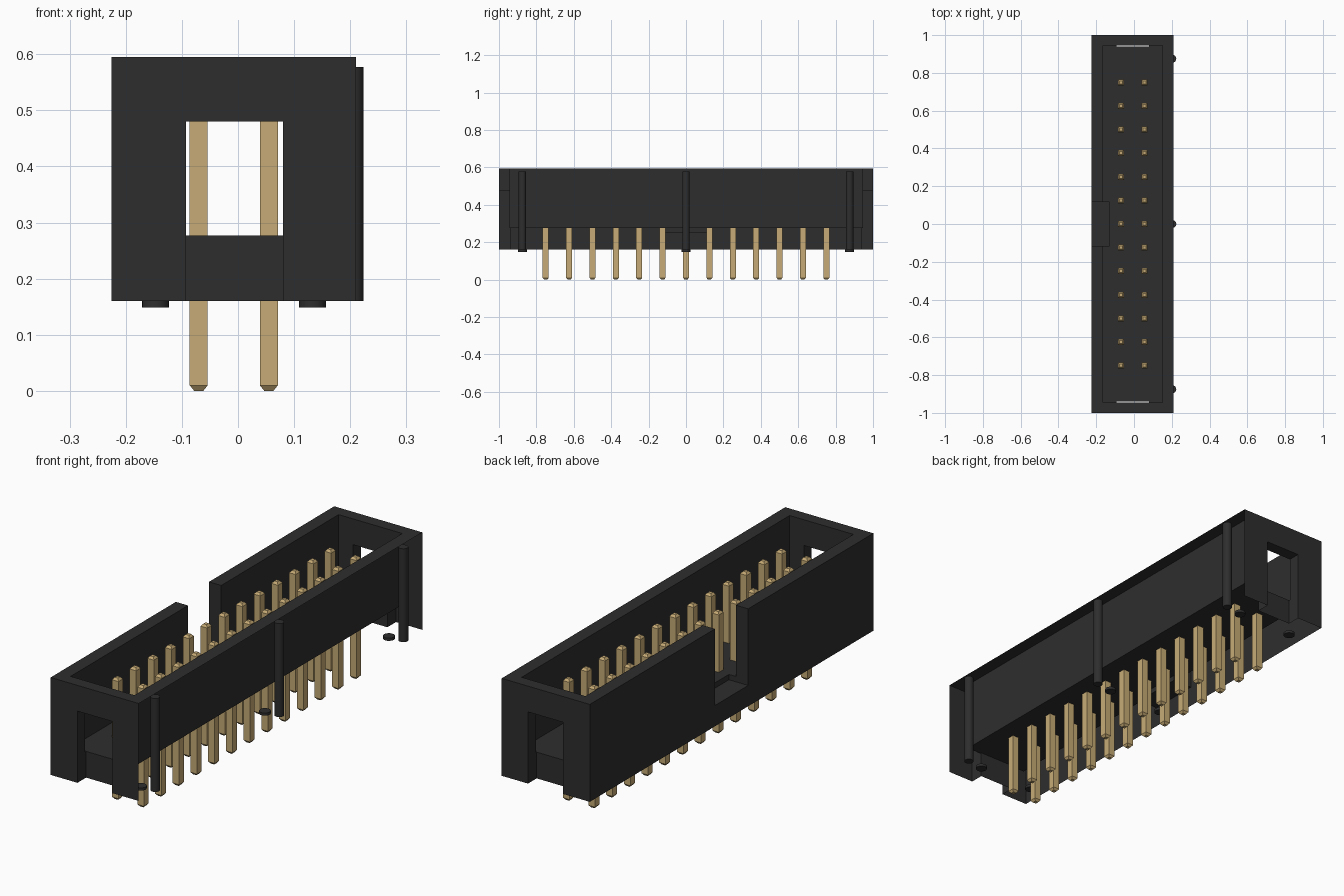
import bpy, bmesh
from mathutils import Matrix, Vector

cube = bpy.data.objects.get("Cube")
if cube:
    bpy.data.objects.remove(cube, do_unlink=True)


def material(name, rgb, rough):
    m = bpy.data.materials.new(name)
    m.use_nodes = True
    m.diffuse_color = (*rgb, 1)
    bsdf = m.node_tree.nodes["Principled BSDF"]
    bsdf.inputs["Base Color"].default_value = (*rgb, 1)
    bsdf.inputs["Roughness"].default_value = rough
    return m


BLACK = material("black_plastic", (0.027, 0.027, 0.027), 0.6)
GOLD = material("pale_gold", (0.57, 0.41, 0.18), 0.5)


def finish(name, bm, mat):
    me = bpy.data.meshes.new(name)
    bm.to_mesh(me)
    bm.free()
    me.materials.append(mat)
    ob = bpy.data.objects.new(name, me)
    bpy.context.collection.objects.link(ob)
    return ob


def box(name, lo, hi, mat=BLACK):
    lo, hi = Vector(lo), Vector(hi)
    bm = bmesh.new()
    bmesh.ops.create_cube(bm, size=1, matrix=Matrix.Translation((lo + hi) / 2)
                          @ Matrix.Diagonal((*(hi - lo), 1)))
    return finish(name, bm, mat)


def cylinder(name, x, y, r, z0, z1):
    bm = bmesh.new()
    bmesh.ops.create_cone(bm, cap_ends=True, segments=20, radius1=r, radius2=r,
                          depth=z1 - z0, matrix=Matrix.Translation((x, y, (z0 + z1) / 2)))
    ob = finish(name, bm, BLACK)
    bpy.context.view_layer.objects.active = ob
    ob.select_set(True)
    bpy.ops.object.shade_smooth_by_angle()
    ob.select_set(False)
    return ob


# Shroud block, then cut the cavity, the key notch and the two end slots
shroud = box("shroud", (-0.225, -1, 0.16), (0.21, 1, 0.595))
cutters = [
    box("cavity_cutter", (-0.165, -0.945, 0.277), (0.15, 0.945, 0.7)),
    box("notch_cutter", (-0.3, -0.117, 0.253), (-0.13, 0.117, 0.7)),
    box("front_slot_cutter", (-0.093, -1.1, 0.1), (0.08, -0.939, 0.48)),
    box("back_slot_cutter", (-0.093, 0.939, 0.1), (0.08, 1.1, 0.48)),
]
for c in cutters:
    c.hide_render = True
    mod = shroud.modifiers.new(c.name, 'BOOLEAN')
    mod.operation, mod.solver, mod.object = 'DIFFERENCE', 'EXACT', c
bpy.context.view_layer.update()
cut = bpy.data.meshes.new_from_object(
    shroud.evaluated_get(bpy.context.evaluated_depsgraph_get()))
shroud.modifiers.clear()
for c in cutters:
    bpy.data.objects.remove(c, do_unlink=True)

# The shell is open on its underside and its +x side
bm = bmesh.new()
bm.from_mesh(cut)
bm.normal_update()
open_faces = [f for f in bm.faces
              if all(v.co.z < 0.161 for v in f.verts)
              or all(v.co.x > 0.209 for v in f.verts)]
bmesh.ops.delete(bm, geom=open_faces, context='FACES')
bm.to_mesh(cut)
bm.free()
cut.materials.clear()
cut.materials.append(BLACK)
shroud.data = cut

# Round ribs on the +x side and standoff feet below
for i, y in enumerate((-0.875, 0, 0.875)):
    cylinder(f"side_rib_{i + 1}", 0.204, y, 0.02, 0.16, 0.577)
    for side, x in (("right", -0.147), ("left", 0.133)):
        cylinder(f"{side}_foot_{i + 1}", x, y, 0.024, 0.149, 0.161)


# Square pins with tapered tips, made by lofting square rings
def pin(name, x, y):
    bm = bmesh.new()
    prev = None
    for z, h in ((0, 0.008), (0.01, 0.016), (0.533, 0.016), (0.543, 0.008)):
        ring = [bm.verts.new((x + sx * h, y + sy * h, z))
                for sx, sy in ((-1, -1), (1, -1), (1, 1), (-1, 1))]
        if prev:
            for k in range(4):
                n = (k + 1) % 4
                bm.faces.new((prev[k], prev[n], ring[n], ring[k]))
        else:
            bm.faces.new(ring[::-1])
        prev = ring
    bm.faces.new(prev)
    finish(name, bm, GOLD)


for row, x in (("right", -0.07), ("left", 0.055)):
    for i in range(13):
        pin(f"{row}_pin_{i + 1}", x, (i - 6) * 0.125)
